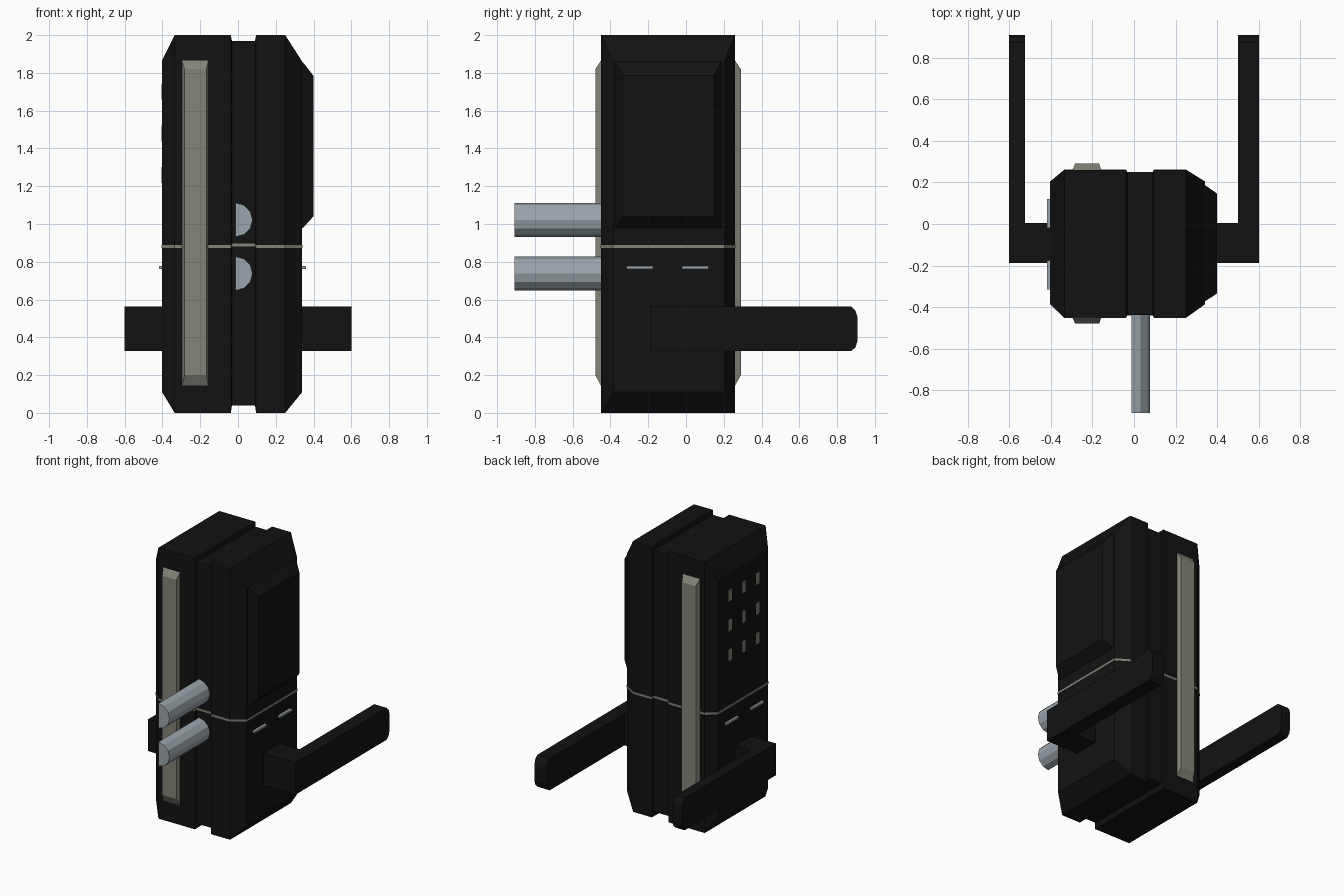
import bpy, bmesh, math

if "Cube" in bpy.data.objects:
    bpy.data.objects.remove(bpy.data.objects["Cube"])


def material(name, rgb):
    m = bpy.data.materials.new(name)
    m.diffuse_color = (*rgb, 1)
    m.use_nodes = True
    m.node_tree.nodes["Principled BSDF"].inputs["Base Color"].default_value = m.diffuse_color
    return m


BLACK = material("black", (0.006, 0.006, 0.006))
GREY = material("warm_grey", (0.23, 0.23, 0.19))
STEEL = material("steel", (0.33, 0.38, 0.41))


def loft(name, rings, mat):
    """Skin a run of equal-length point rings and cap both ends."""
    bm = bmesh.new()
    rows = [[bm.verts.new(p) for p in ring] for ring in rings]
    n = len(rows[0])
    for a, b in zip(rows, rows[1:]):
        for i in range(n):
            j = (i + 1) % n
            bm.faces.new((a[i], a[j], b[j], b[i]))
    bm.faces.new(rows[0][::-1])
    bm.faces.new(rows[-1])
    bmesh.ops.recalc_face_normals(bm, faces=bm.faces)
    me = bpy.data.meshes.new(name)
    bm.to_mesh(me)
    bm.free()
    me.materials.append(mat)
    ob = bpy.data.objects.new(name, me)
    bpy.context.collection.objects.link(ob)
    return ob


def rect_x(x, y0, y1, z0, z1):
    return [(x, y0, z0), (x, y1, z0), (x, y1, z1), (x, y0, z1)]


def rect_y(y, x0, x1, z0, z1):
    return [(x0, y, z0), (x1, y, z0), (x1, y, z1), (x0, y, z1)]


def box(name, x0, x1, y0, y1, z0, z1, mat):
    return loft(name, [rect_x(x0, y0, y1, z0, z1), rect_x(x1, y0, y1, z0, z1)], mat)


# Body: chamfered ends with a shallow groove round the middle
body = [(-0.402, -0.385, 0.203, 0.11, 1.865), (-0.335, -0.45, 0.26, 0, 2),
        (-0.038, -0.45, 0.26, 0, 2), (-0.032, -0.438, 0.248, 0.04, 1.97),
        (0.09, -0.438, 0.248, 0.04, 1.97), (0.096, -0.45, 0.26, 0, 2),
        (0.25, -0.45, 0.26, 0, 2), (0.34, -0.385, 0.203, 0.11, 1.86)]
loft("lock_body", [rect_x(*s) for s in body], BLACK)

# Seam line following the body outline, slightly raised inside the groove
seam = []
for i, (x, y0, y1, _, _) in enumerate(body):
    z = 0.889 if i in (3, 4) else 0.881
    x += {0: -0.002, 7: 0.002}.get(i, 0)
    seam.append(rect_x(x, y0 - 0.002, y1 + 0.002, z - 0.008, z + 0.008))
loft("seam_line", seam, GREY)

# Raised cover on the right side
loft("side_cover", [rect_x(0.335, -0.375, 0.19, 0.975, 1.86),
                    rect_x(0.345, -0.37, 0.185, 0.98, 1.855),
                    rect_x(0.399, -0.335, 0.147, 1.04, 1.785)], BLACK)

# Long trim strips on the front and back
for name, base, outer in (("front_strip", -0.44, -0.48), ("back_strip", 0.25, 0.29)):
    loft(name, [rect_y(base, -0.301, -0.154, 0.125, 1.88),
                rect_y(outer, -0.283, -0.168, 0.2, 1.82)], GREY)

# Half-round bolts
for name, zc in (("upper_bolt", 1.022), ("lower_bolt", 0.738)):
    arc = [(-0.013 + 0.09 * math.sin(math.pi * k / 6), zc + 0.09 * math.cos(math.pi * k / 6))
           for k in range(7)]
    loft(name, [[(x, y, z) for x, z in arc] for y in (-0.909, -0.43)], STEEL)

# Handles: square neck and long lever with a bevelled tip
for side, s, face, inner in (("left", -1, 0.39, 0.525), ("right", 1, 0.33, 0.5)):
    box(side + "_handle_neck", s * face, s * 0.55, -0.188, 0.004, 0.327, 0.562, BLACK)
    loft(side + "_handle_lever",
         [rect_y(y, s * inner, s * 0.602, 0.327 + d, 0.562 - d)
          for y, d in ((-0.188, 0), (0.875, 0), (0.898, 0.022), (0.909, 0.06))], BLACK)

# Thin slots on both sides
for side, x0, x1 in (("left", -0.418, -0.395), ("right", 0.335, 0.36)):
    for i, yc in enumerate((-0.245, 0.05)):
        box(f"{side}_slot_{i + 1}", x0, x1, yc - 0.07, yc + 0.07, 0.763, 0.778, STEEL)

# Keypad marks on the left side, kept as plain bars
for r in range(3):
    for c in range(3):
        y, z = 0.06 - 0.16 * c, 1.7 - 0.22 * r
        box(f"key_mark_{r * 3 + c + 1}", -0.404, -0.398, y - 0.02, y + 0.02,
            z - 0.042, z + 0.042, GREY)
